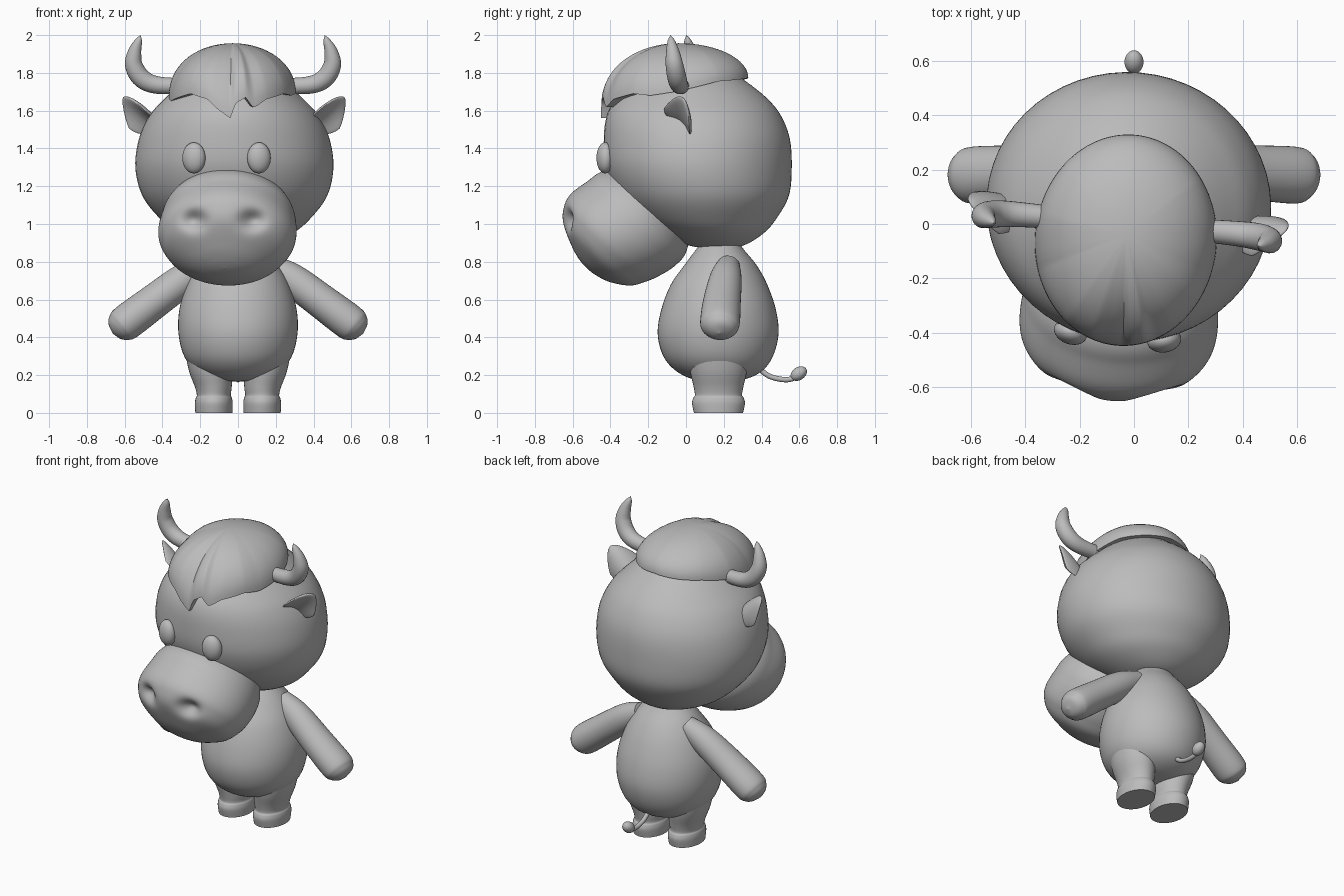
import bpy, bmesh, math
from mathutils import Vector, Matrix

if "Cube" in bpy.data.objects:
    bpy.data.objects.remove(bpy.data.objects["Cube"])

grey = bpy.data.materials.new("plain_grey")
grey.diffuse_color = (0.5, 0.5, 0.5, 1)
grey.use_nodes = True
grey.node_tree.nodes["Principled BSDF"].inputs["Base Color"].default_value = grey.diffuse_color


def finish(name, bm, head=False):
    """Turn a bmesh into a smooth object; head parts share a slight turn."""
    bmesh.ops.recalc_face_normals(bm, faces=bm.faces)
    me = bpy.data.meshes.new(name)
    bm.to_mesh(me)
    bm.free()
    me.materials.append(grey)
    ob = bpy.data.objects.new(name, me)
    bpy.context.collection.objects.link(ob)
    if head:
        ob.rotation_euler.z = math.radians(-5)
        ob.location.x = -0.025
    bpy.ops.object.select_all(action='DESELECT')
    ob.select_set(True)
    bpy.context.view_layer.objects.active = ob
    bpy.ops.object.shade_smooth_by_angle(angle=math.radians(45))
    return ob


def smooth_path(stations, sub):
    """Catmull-Rom interpolation of station tuples."""
    p = [Vector(s) for s in stations]
    p = [p[0]] + p + [p[-1]]
    out = []
    for i in range(1, len(p) - 2):
        a, b, c, d = p[i - 1:i + 3]
        for k in range(sub):
            t = k / sub
            out.append(0.5 * (2 * b + (c - a) * t + (2 * a - 5 * b + 4 * c - d) * t * t
                              + (3 * b - a - 3 * c + d) * t ** 3))
    return out + [p[-1]]


def loft(stations, side=(1, 0, 0), tangent=None, segs=40, sub=6):
    """Skin elliptical rings (x, y, z, radius_a, radius_b) along a path."""
    bm = bmesh.new()
    st = smooth_path(stations, sub)
    rings = []
    for i, s in enumerate(st):
        c = Vector(s[:3])
        t = Vector(tangent) if tangent else (
            Vector(st[min(i + 1, len(st) - 1)][:3]) - Vector(st[max(i - 1, 0)][:3])).normalized()
        a = Vector(side)
        a = (a - t * a.dot(t)).normalized()
        b = t.cross(a)
        ra, rb = max(s[3], 0.001), max(s[4], 0.001)
        rings.append([bm.verts.new(c + a * ra * math.cos(w) + b * rb * math.sin(w))
                      for w in (2 * math.pi * k / segs for k in range(segs))])
    for r, q in zip(rings, rings[1:]):
        for k in range(segs):
            n = (k + 1) % segs
            bm.faces.new((r[k], r[n], q[n], q[k]))
    bm.faces.new(rings[0])
    bm.faces.new(rings[-1])
    return bm


def stack(rows):
    """Upright form from rows of (z, half width, front y, back y)."""
    return loft([(0, (f + b) / 2, z, rx, (b - f) / 2) for z, rx, f, b in rows],
                tangent=(0, 0, 1), segs=56)


def ellipsoid(center, radii, rot=Matrix()):
    bm = bmesh.new()
    bmesh.ops.create_uvsphere(bm, u_segments=32, v_segments=20, radius=1,
                              matrix=Matrix.Translation(center) @ rot @ Matrix.Diagonal((*radii, 1)))
    return bm


# Body and head
finish("body", stack([
    (.165, 0, .17, .17), (.175, .12, .05, .3), (.22, .22, -.05, .4), (.3, .285, -.12, .46),
    (.42, .315, -.15, .49), (.55, .31, -.13, .475), (.68, .27, -.08, .43),
    (.78, .215, -.01, .375), (.86, .15, .05, .31), (.92, .08, .1, .26), (.94, 0, .18, .18)]))
finish("head", stack([
    (.87, 0, .16, .16), (.885, .14, .02, .3), (.95, .3, -.12, .41), (1.03, .4, -.25, .48),
    (1.15, .49, -.36, .545), (1.3, .525, -.425, .56), (1.45, .505, -.435, .55),
    (1.57, .45, -.42, .505), (1.66, .37, -.37, .435), (1.75, .27, -.27, .325),
    (1.83, .16, -.14, .2), (1.86, 0, .03, .03)]), head=True)

# Muzzle: a slanted dome with two pressed-in nostrils
bm = loft([(0, -u, v, rx, ru) for v, u, ru, rx in [
    (-.15, 0, .2, .25), (0, -.005, .305, .335), (.1, -.012, .322, .36), (.2, -.033, .318, .365),
    (.27, -.04, .295, .345), (.34, -.035, .245, .29), (.4, -.02, .14, .175),
    (.425, -.02, .06, .08), (.432, -.02, 0, 0)]], tangent=(0, 0, 1), segs=112, sub=8)
bm.transform(Matrix.Translation((0, -.215, 1.065)) @ Matrix.Rotation(math.radians(136.2), 4, 'X'))
for v in bm.verts:
    if v.co.y < -.4:
        dx, dz = (abs(v.co.x) - .155) / .06, (v.co.z - 1.02) / .048
        v.co.y += .06 * math.exp(-dx * dx - dz * dz)
finish("muzzle", bm, head=True)

# Hair cap: dome over a rim whose height makes the ragged fringe
RIM = [(-180, 1.775), (-130, 1.755), (-100, 1.72), (-85, 1.68), (-70, 1.65), (-35, 1.69),
       (-17, 1.66), (-8, 1.61), (4, 1.56), (9, 1.64), (18, 1.67), (25, 1.615), (30, 1.63),
       (38, 1.66), (60, 1.69), (75, 1.68), (95, 1.7), (130, 1.755), (180, 1.775)]


def rim_z(deg):
    for (a, za), (b, zb) in zip(RIM, RIM[1:]):
        if a <= deg <= b:
            return za + (zb - za) * (deg - a) / (b - a)


bm = bmesh.new()
N, ROWS = 180, 16
top = bm.verts.new((0, -.04, 1.957))
cols = []
for k in range(N):
    deg = -180 + 360 * k / N
    w, z = math.radians(deg), rim_z(deg)
    col = []
    for j in range(1, ROWS + 1):
        t = math.pi / 2 * j / ROWS
        r = math.sin(t)
        col.append(bm.verts.new((.335 * r * math.sin(w), -.04 - .02 * r - .39 * r * math.cos(w),
                                 z + (1.957 - z) * math.cos(t))))
    # underside of the rim, tucked into the head
    col.append(bm.verts.new((.27 * math.sin(w), -.05 - .31 * math.cos(w), z + .005)))
    cols.append(col)
for a, b in zip(cols, cols[1:] + cols[:1]):
    bm.faces.new((top, a[0], b[0]))
    for j in range(ROWS):
        bm.faces.new((a[j], a[j + 1], b[j + 1], b[j]))
finish("hair", bm, head=True)

# Paired parts
for s, tag in ((1, "left"), (-1, "right")):
    finish("eye_" + tag, ellipsoid((s * .173, -.415, 1.35), (.063, .045, .082),
                                   Matrix.Rotation(s * math.radians(14), 4, 'Z')), head=True)

    finish("horn_" + tag, loft([(s * x, y, z, r, r) for x, y, z, r in [
        (.22, 0, 1.73, .04), (.4, 0, 1.735, .046), (.485, -.005, 1.77, .05),
        (.527, -.015, 1.84, .047), (.522, -.025, 1.91, .036), (.5, -.035, 1.97, .019),
        (.49, -.04, 2.0, 0)]], side=(0, 1, 0), segs=24), head=True)

    # Ear: thin pointed leaf, cupped open towards the front
    bm = ellipsoid((0, 0, 0), (.13, .1, .022))
    for v in bm.verts:
        if v.co.x > 0:
            v.co.y *= 1 - 3 * v.co.x
        v.co.z -= 5 * v.co.y ** 2
    A, W = Vector((.75, 0, .66)).normalized(), Vector((.45, .72, -.51)).normalized()
    frame = Matrix((A, W, A.cross(W))).transposed().to_4x4()
    bm.transform(Matrix.Diagonal((s, 1, 1, 1)) @ Matrix.Translation((.49, .03, 1.585)) @ frame)
    finish("ear_" + tag, bm, head=True)

    finish("arm_" + tag, loft([(s * x, y, z, ry, rz) for x, y, z, ry, rz in [
        (.16, .225, .78, .06, .06), (.28, .21, .71, .085, .085), (.45, .19, .585, .1, .092),
        (.59, .18, .48, .105, .095), (.63, .177, .449, .09, .08), (.653, .175, .43, .055, .05),
        (.664, .175, .421, 0, 0)]], side=(0, 1, 0)))

    finish("leg_" + tag, loft([(s * x, .172, z, rx, ry) for x, z, rx, ry in [
        (.128, 0, .098, .13), (.128, .05, .1, .14), (.128, .078, .096, .134),
        (.128, .095, .09, .125), (.131, .14, .098, .132), (.145, .22, .114, .15),
        (.16, .32, .12, .16)]], tangent=(0, 0, 1)))

# Tail with a tuft
finish("tail", loft([(0, y, z, .014, .014) for y, z in [
    (.38, .24), (.44, .195), (.51, .177), (.56, .18), (.59, .2)]], segs=16))
finish("tail_tuft", ellipsoid((0, .597, .208), (.035, .047, .034),
                              Matrix.Rotation(math.radians(35), 4, 'X')))
